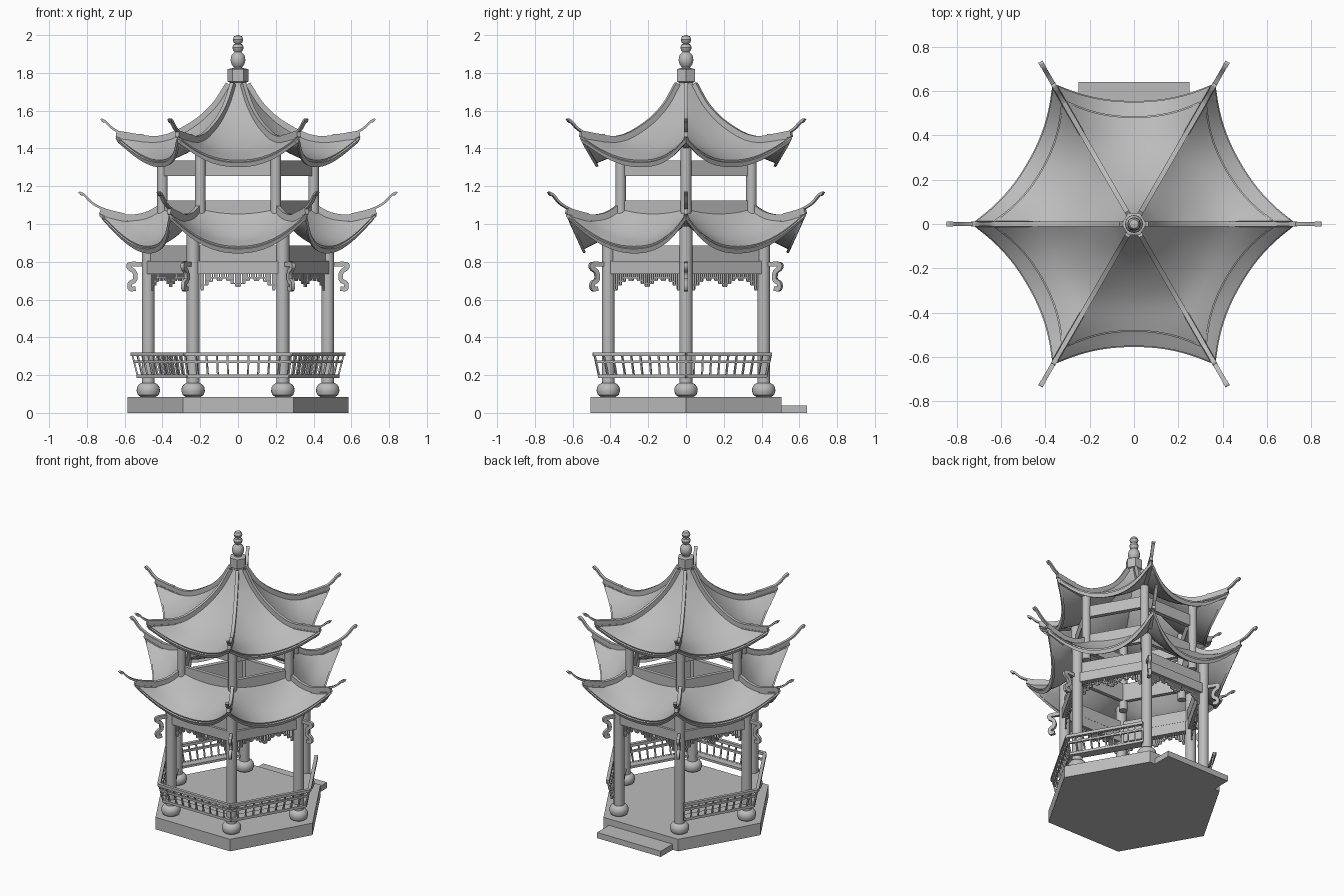
import bpy, bmesh
from math import sin, cos, pi, radians, sqrt
from mathutils import Vector, Matrix

if "Cube" in bpy.data.objects:
    bpy.data.objects.remove(bpy.data.objects["Cube"])

stone = bpy.data.materials.new("stone_grey")
stone.use_nodes = True
GREY = (0.5, 0.5, 0.5, 1)
stone.diffuse_color = GREY
stone.node_tree.nodes["Principled BSDF"].inputs["Base Color"].default_value = GREY
APO = sqrt(3) / 2          # hexagon apothem / radius
SIX = range(6)


def turn(k):
    return Matrix.Rotation(radians(60 * k), 4, 'Z')


def spin(bm, start=0):
    """Repeat everything in the mesh around the six sectors."""
    geom = bm.verts[:] + bm.edges[:] + bm.faces[:]
    for k in range(1, 6):
        new = bmesh.ops.duplicate(bm, geom=geom)["geom"]
        verts = [g for g in new if isinstance(g, bmesh.types.BMVert)]
        bmesh.ops.transform(bm, matrix=turn(k), verts=verts)


def finish(bm, name, thickness=0, fix_normals=True):
    bmesh.ops.remove_doubles(bm, verts=bm.verts, dist=1e-5)
    if fix_normals:
        bmesh.ops.recalc_face_normals(bm, faces=bm.faces)
    mesh = bpy.data.meshes.new(name)
    bm.to_mesh(mesh)
    bm.free()
    mesh.materials.append(stone)
    obj = bpy.data.objects.new(name, mesh)
    bpy.context.collection.objects.link(obj)
    bpy.ops.object.select_all(action='DESELECT')
    obj.select_set(True)
    bpy.context.view_layer.objects.active = obj
    if thickness:
        mod = obj.modifiers.new("thickness", 'SOLIDIFY')
        mod.thickness = thickness
        mod.offset = -1
        bpy.ops.object.modifier_apply(modifier=mod.name)
    bpy.ops.object.shade_smooth_by_angle(angle=radians(35))
    return obj


def lathe(bm, profile, seg, centre=(0, 0)):
    rings = [[bm.verts.new((centre[0] + r * cos(2 * pi * i / seg),
                            centre[1] + r * sin(2 * pi * i / seg), z))
              for i in range(seg)] for r, z in profile]
    for a, b in zip(rings, rings[1:]):
        for i in range(seg):
            j = (i + 1) % seg
            bm.faces.new((a[i], a[j], b[j], b[i]))
    for ring in (rings[0], rings[-1]):
        bm.faces.new(ring)


def bar(bm, p, q, w, h):
    """Box from p to q, w wide and h high."""
    p, q = Vector(p), Vector(q)
    rot = (q - p).to_track_quat('X', 'Z').to_matrix().to_4x4()
    size = Matrix.Diagonal(((q - p).length, w, h, 1))
    bmesh.ops.create_cube(bm, size=1, matrix=Matrix.Translation((p + q) / 2) @ rot @ size)


def spline(pts, n):
    """Smooth curve through the points, n steps per span."""
    v = [Vector(p) for p in pts]
    v = [2 * v[0] - v[1]] + v + [2 * v[-1] - v[-2]]
    out = []
    for a, b, c, d in zip(v, v[1:], v[2:], v[3:]):
        for i in range(n):
            t = i / n
            out.append(b + (c - a) * t / 2 + (2 * a - 5 * b + 4 * c - d) * t * t / 2
                       + (3 * b - a - 3 * c + d) * t ** 3 / 2)
    return out + [v[-2]]


def ribbon(bm, path, thick, width, n=4):
    """Bent strip lying in the x-z plane."""
    pts = spline(path, n)
    rings = []
    for i, p in enumerate(pts):
        d = (pts[min(i + 1, len(pts) - 1)] - pts[max(i - 1, 0)]).normalized()
        o = Vector((-d.y, d.x)) * thick / 2
        rings.append([bm.verts.new((c.x, y, c.y)) for c, y in
                      ((p + o, -width / 2), (p + o, width / 2), (p - o, width / 2), (p - o, -width / 2))])
    for a, b in zip(rings, rings[1:]):
        for i in range(4):
            j = (i + 1) % 4
            bm.faces.new((a[i], a[j], b[j], b[i]))
    bm.faces.new(rings[0])
    bm.faces.new(rings[-1])


# Plinth and step
bm = bmesh.new()
lathe(bm, [(0.585, 0), (0.585, 0.085)], 6)
finish(bm, "plinth")
bm = bmesh.new()
bar(bm, (-0.25, 0.57, 0.02), (0.25, 0.57, 0.02), 0.14, 0.04)
finish(bm, "entrance_step")


# Columns
def columns(name, profile, radius):
    bm = bmesh.new()
    lathe(bm, profile, 24, (radius, 0))
    spin(bm)
    finish(bm, name)


columns("column_base", [(0.04, 0.085), (0.055, 0.095), (0.062, 0.115), (0.06, 0.135),
                        (0.05, 0.15), (0.036, 0.158)], 0.475)
columns("lower_column", [(0.034, 0.15), (0.034, 1.0)], 0.475)
columns("upper_column", [(0.028, 0.94), (0.028, 1.42)], 0.4)


# Beams and parapet between the columns
def beams(name, radius, low, high, width):
    bm = bmesh.new()
    y, z = radius * APO, (low + high) / 2
    bar(bm, (-radius / 2, y, z), (radius / 2, y, z), width, high - low)
    spin(bm)
    finish(bm, name)


beams("lower_beam", 0.475, 0.735, 0.803, 0.045)
beams("lower_upper_beam", 0.465, 0.803, 0.885, 0.03)
beams("parapet", 0.39, 1.0, 1.125, 0.025)
beams("upper_beam", 0.39, 1.255, 1.335, 0.03)

# Hanging lattice under the lower beams
bm = bmesh.new()
gap, y, top = 0.0245, 0.475 * APO, 0.737
drops = [0.066, 0.052, 0.034, 0.022, 0.034, 0.022, 0.04, 0.06, 0.085]
for side in (-1, 1):
    for i, drop in enumerate(drops):
        x = side * gap * i
        bar(bm, (x, y, top), (x, y, top - drop), 0.007, 0.007)
        if i:
            for d in (drop, drops[i - 1]):
                z = top - min(d, drop, drops[i - 1])
                bar(bm, (x, y, z), (x - side * gap, y, z), 0.008, 0.007)
            z = top - max(drop, drops[i - 1])
            bar(bm, (x - side * gap / 2, y, z), (x if drop > drops[i - 1] else x - side * gap, y, z), 0.008, 0.007)
            bar(bm, (x - side * gap / 2, y, top), (x - side * gap / 2, y, z), 0.006, 0.006)
spin(bm)
finish(bm, "hanging_lattice")

# Scroll brackets outside the columns
bm = bmesh.new()
ribbon(bm, [(0.5, 0.787), (0.572, 0.787), (0.576, 0.768), (0.548, 0.745), (0.545, 0.705),
            (0.572, 0.685), (0.57, 0.657), (0.542, 0.658)], 0.024, 0.02)
spin(bm)
finish(bm, "scroll_bracket")

# Bench and leaning railing on the five closed sides
bench, rails, balusters = bmesh.new(), bmesh.new(), bmesh.new()


def edge_point(k, radius, s, z):
    return turn(k) @ Vector((s * radius / 2, radius * APO, z))


for k in range(1, 6):
    left = -1 if k != 5 else -0.85       # trim beside the entrance
    right = 1 if k != 1 else 0.85
    for mesh, radius, z, w, h in ((bench, 0.497, 0.193, 0.055, 0.016), (rails, 0.53, 0.193, 0.016, 0.018),
                                  (rails, 0.548, 0.27, 0.014, 0.014), (rails, 0.56, 0.31, 0.022, 0.02)):
        bar(mesh, edge_point(k, radius, left, z), edge_point(k, radius, right, z), w, h)
    count = 10
    for i in range(count + 1):
        s = left + (right - left) * i / count
        bar(balusters, edge_point(k, 0.53, s, 0.19), edge_point(k, 0.56, s, 0.31), 0.009, 0.009)
finish(bench, "bench")
finish(rails, "railing")
finish(balusters, "balusters")


# Curved roofs: each side blends a middle profile into a hip profile
def roof(name, mid, hip, horn):
    mids, hips, n = spline(mid, 4), spline(hip, 4), 10

    def across(m, h, drop=0, scale=1):
        row = []
        for i in range(-n, n + 1):
            s = i / n
            f = abs(s) ** 2.2
            row.append(Vector((s * h.x / 2 * scale, (m.x + (h.x * APO - m.x) * f) * scale,
                               m.y + (h.y - m.y) * f - drop)))
        return row

    def skin(part, rows, thickness):
        bm = bmesh.new()
        grid = [[bm.verts.new(p) for p in row] for row in rows]
        for a, b in zip(grid, grid[1:]):
            for i in range(2 * n):
                bm.faces.new((a[i], b[i], b[i + 1], a[i + 1]))
        bmesh.ops.reverse_faces(bm, faces=[f for f in bm.faces if f.normal.z < 0])
        bm.normal_update()
        if sum(f.normal.z for f in bm.faces) < 0:
            bmesh.ops.reverse_faces(bm, faces=bm.faces)
        spin(bm)
        finish(bm, name + part, thickness, False)

    skin("_roof", [across(m, h) for m, h in zip(mids, hips)], 0.018)
    m, h = mids[-1], hips[-1]
    skin("_eave_board", [across(m, h, 0.008, 0.985), across(m, h, 0.032, 0.965)], 0.014)

    # Hip ridges, upturned horns and the hip rafters below
    bm = bmesh.new()
    ribbon(bm, [(r, z + 0.01) for r, z in hip], 0.034, 0.022)
    spin(bm)
    finish(bm, name + "_hip_ridges")
    bm = bmesh.new()
    ribbon(bm, horn, 0.012, 0.02)
    r, z = horn[-1]
    ribbon(bm, [(r - 0.014, z - 0.008), (r, z), (r + 0.004, z - 0.002)], 0.016, 0.022)
    spin(bm)
    finish(bm, name + "_horns")
    bm = bmesh.new()
    ribbon(bm, [(r * 0.97, z - 0.025) for r, z in hip[-2:]], 0.03, 0.026)
    spin(bm)
    finish(bm, name + "_hip_rafters")


roof("upper", [(0.04, 1.74), (0.1, 1.63), (0.21, 1.5), (0.34, 1.4), (0.48, 1.338)],
     [(0.05, 1.73), (0.13, 1.61), (0.25, 1.51), (0.42, 1.44), (0.645, 1.468)],
     [(0.5, 1.47), (0.6, 1.477), (0.66, 1.503), (0.7, 1.54), (0.72, 1.55)])
roof("lower", [(0.342, 1.065), (0.39, 1.0), (0.46, 0.93), (0.55, 0.882)],
     [(0.395, 1.085), (0.49, 1.035), (0.6, 1.025), (0.73, 1.06)],
     [(0.6, 1.05), (0.7, 1.075), (0.77, 1.11), (0.815, 1.155), (0.835, 1.163)])

# Roof crown and finial
bm = bmesh.new()
lathe(bm, [(0.04, 1.7), (0.045, 1.75), (0.056, 1.755), (0.056, 1.82), (0.03, 1.825)], 6)
finish(bm, "crown_collar")
bm = bmesh.new()
lathe(bm, [(0.03, 1.815), (0.022, 1.83), (0.034, 1.845), (0.04, 1.868), (0.034, 1.893), (0.018, 1.91),
           (0.026, 1.92), (0.03, 1.934), (0.024, 1.95), (0.016, 1.955), (0.024, 1.963), (0.028, 1.977),
           (0.02, 1.994), (0.001, 2.0)], 24)
finish(bm, "finial")
